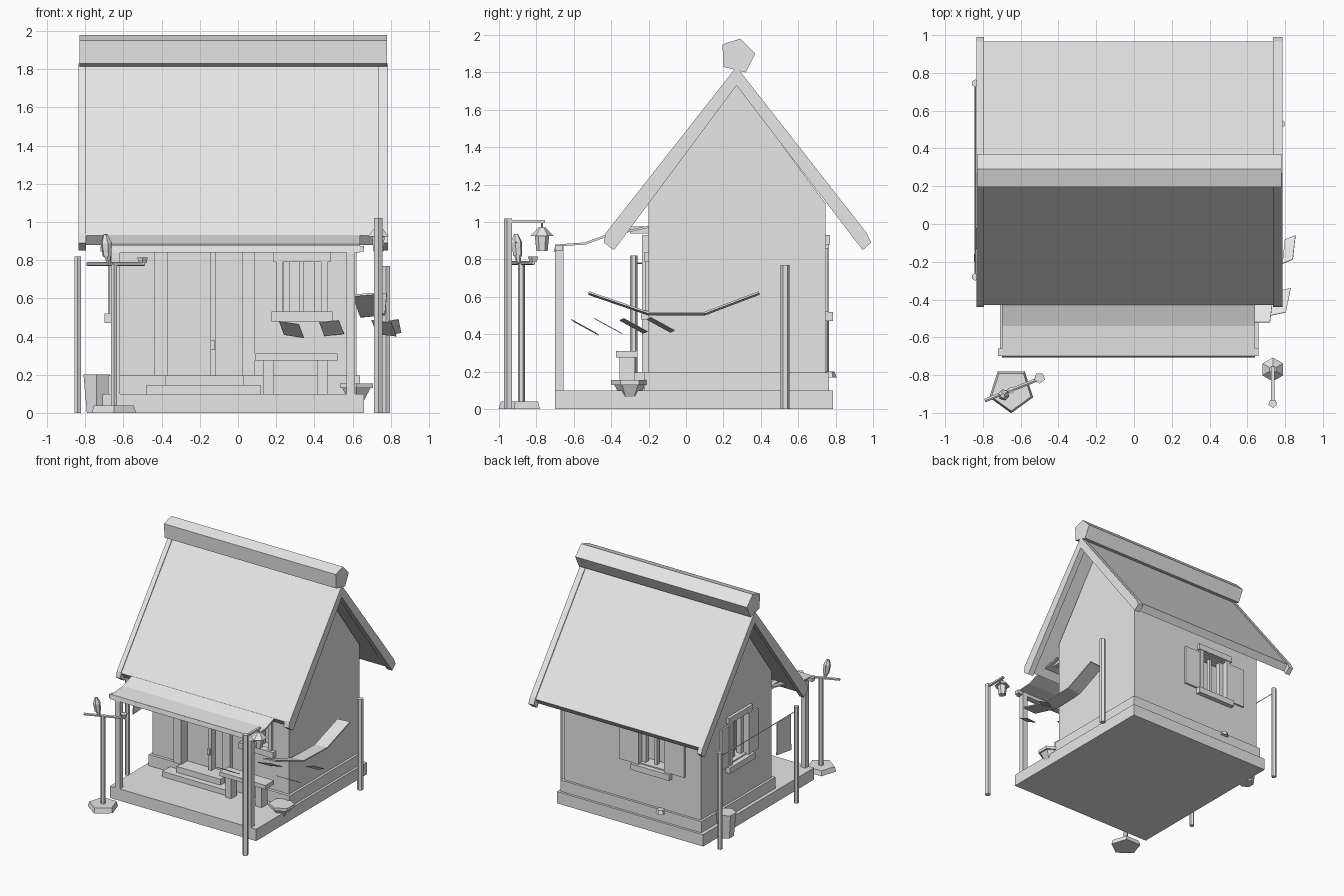
import bpy, bmesh, math
from mathutils import Vector

if "Cube" in bpy.data.objects:
    bpy.data.objects.remove(bpy.data.objects["Cube"])

plaster = bpy.data.materials.new("pale grey")
plaster.use_nodes = True
plaster.diffuse_color = (0.8, 0.8, 0.8, 1)
plaster.node_tree.nodes["Principled BSDF"].inputs["Base Color"].default_value = (0.8, 0.8, 0.8, 1)


def finish(name, bm):
    bmesh.ops.recalc_face_normals(bm, faces=bm.faces[:])
    mesh = bpy.data.meshes.new(name)
    bm.to_mesh(mesh)
    bm.free()
    mesh.materials.append(plaster)
    obj = bpy.data.objects.new(name, mesh)
    bpy.context.collection.objects.link(obj)
    return obj


def box(name, x, y, z):
    bm = bmesh.new()
    bmesh.ops.create_cube(bm, size=1)
    for v in bm.verts:
        v.co = [(a + b) / 2 + c * (b - a) for (a, b), c in zip((x, y, z), v.co)]
    return finish(name, bm)


def extrude_x(name, profile, x0, x1):
    """Closed (y, z) profile swept along x."""
    bm = bmesh.new()
    face = bm.faces.new([bm.verts.new((x0, y, z)) for y, z in profile])
    out = bmesh.ops.extrude_face_region(bm, geom=[face])["geom"]
    bmesh.ops.translate(bm, vec=(x1 - x0, 0, 0),
                        verts=[g for g in out if isinstance(g, bmesh.types.BMVert)])
    return finish(name, bm)


def rod(name, a, b, r1, r2=None, sides=6):
    a, b = Vector(a), Vector(b)
    bm = bmesh.new()
    bmesh.ops.create_cone(bm, cap_ends=True, segments=sides, radius1=r1,
                          radius2=r1 if r2 is None else r2, depth=(b - a).length)
    turn = (b - a).to_track_quat('Z', 'Y')
    for v in bm.verts:
        v.co = turn @ v.co + (a + b) / 2
    return finish(name, bm)


def sheet(name, rows, thick=0.008):
    """Thin cloth from pairs of edge points."""
    bm = bmesh.new()
    pairs = [[bm.verts.new(p) for p in row] for row in rows]
    for p, q in zip(pairs, pairs[1:]):
        bm.faces.new((p[0], p[1], q[1], q[0]))
    obj = finish(name, bm)
    mod = obj.modifiers.new("thickness", 'SOLIDIFY')
    mod.thickness = thick
    mod.offset = 0
    return obj


# Platform, plinth and gabled house body
box("platform", (-0.71, 0.66), (-0.7, 0.785), (0, 0.1))
box("plinth", (-0.68, 0.64), (-0.225, 0.765), (0.1, 0.195))
body = extrude_x("house_walls", [(-0.2, 0.1), (0.745, 0.1), (0.745, 1.1), (0.27, 1.74), (-0.2, 1.1)],
                 -0.66, 0.62)

# Openings cut into the walls
for name, x, y, z in (("door_cutter", (-0.37, 0.02), (-0.3, -0.1), (0.195, 0.84)),
                      ("front_window_cutter", (0.24, 0.435), (-0.3, -0.1), (0.52, 0.8)),
                      ("back_window_cutter", (-0.33, -0.09), (0.64, 0.9), (0.53, 0.87)),
                      ("side_window_cutter", (-0.8, -0.56), (0.13, 0.35), (0.53, 0.87))):
    cutter = box(name, x, y, z)
    cutter.hide_render = True
    cutter.hide_set(True)
    cutter.display_type = 'WIRE'
    cut = body.modifiers.new(name, 'BOOLEAN')
    cut.object = cutter
    cut.solver = 'EXACT'

# Roof slopes, end boards and ridge beam
front, back, top = (-0.43, 0.93), (0.965, 0.93), 1.82
extrude_x("front_roof", [front, (0.27, top), (0.27, 1.75), (-0.39, 0.88)], -0.8, 0.74)
extrude_x("back_roof", [back, (0.27, top), (0.27, 1.75), (0.925, 0.88)], -0.8, 0.74)
for x0, x1 in ((-0.835, -0.795), (0.735, 0.785)):
    extrude_x("front_gable_board", [(-0.44, 0.89), (-0.43, 0.94), (0.27, 1.83), (0.27, 1.73), (-0.385, 0.85)], x0, x1)
    extrude_x("back_gable_board", [(0.99, 0.89), (0.967, 0.94), (0.27, 1.83), (0.27, 1.73), (0.945, 0.85)], x0, x1)
extrude_x("ridge_beam", [(0.195, 1.95), (0.29, 1.98), (0.37, 1.9), (0.32, 1.8), (0.2, 1.83)], -0.83, 0.78)

# Porch awning, beam and posts
sheet("awning", [((-0.7, y, z), (0.64, y, z)) for y, z in
                 ((-0.7, 0.84), (-0.695, 0.875), (-0.54, 0.885), (-0.43, 0.925), (-0.2, 0.975))], 0.012)
box("awning_beam", (-0.72, 0.66), (-0.7, -0.66), (0.845, 0.875))
for x in (-0.64, 0.59):
    box("porch_post", (x - 0.022, x + 0.022), (-0.7, -0.655), (0.1, 0.87))
    box("awning_bracket", (x - 0.02, x + 0.02), (-0.3, -0.19), (0.94, 0.975))

# Door, frame and steps
box("lower_step", (-0.48, 0.12), (-0.33, -0.2), (0.1, 0.145))
box("upper_step", (-0.38, 0.03), (-0.28, -0.18), (0.145, 0.195))
for x in (-0.44, 0.02):
    box("door_jamb", (x, x + 0.07), (-0.235, -0.19), (0.195, 0.9))
box("door_lintel", (-0.44, 0.09), (-0.235, -0.19), (0.84, 0.93))
box("closed_door_leaf", (-0.37, -0.14), (-0.15, -0.12), (0.195, 0.84))
box("door_centre_post", (-0.145, -0.115), (-0.19, -0.12), (0.195, 0.84))
box("door_handle", (-0.145, -0.12), (-0.21, -0.19), (0.33, 0.38))
box("second_door_leaf", (-0.115, 0.02), (-0.14, -0.11), (0.195, 0.84))


# Windows: u runs along the wall, face is the wall coordinate, side its outward sign
def window(label, axis, centre, face, side, half, z0, z1, shutter):
    def part(name, u0, u1, d0, d1, za, zb):
        u = (centre + u0, centre + u1)
        d = tuple(sorted((face + side * d0, face + side * d1)))
        box(label + "_" + name, *((u, d) if axis == 'x' else (d, u)), (za, zb))
    for s in (-1, 1):
        a, b = sorted((s * half, s * (half + 0.035)))
        part("jamb", a, b, -0.02, 0.02, z0, z1)
        a, b = sorted((s * (half - 0.035), s * half))
        part("inner_frame", a, b, -0.07, -0.03, z0, z1)
        if shutter:
            a, b = sorted((s * (half + 0.035), s * (half + 0.035 + shutter)))
            part("shutter", a, b, -0.01, 0.015, z0, z1 - 0.02)
    part("header", -half - 0.05, half + 0.05, -0.02, 0.025, z1, z1 + 0.05)
    part("sill", -half - 0.06, half + 0.06, -0.02, 0.04, z0 - 0.05, z0)
    part("mullion", -0.012, 0.012, -0.07, -0.04, z0, z1)


window("front_window", 'x', 0.335, -0.2, -1, 0.1, 0.53, 0.79, 0)
window("back_window", 'x', -0.21, 0.745, 1, 0.12, 0.52, 0.88, 0.15)
window("side_window", 'y', 0.24, -0.66, -1, 0.11, 0.52, 0.88, 0.1)

# Bench on the porch
box("bench_seat", (0.09, 0.52), (-0.375, -0.26), (0.275, 0.31))
for x in (0.13, 0.415):
    box("bench_leg", (x, x + 0.055), (-0.355, -0.275), (0.1, 0.275))

# Planter at the platform edge with broad leaves
rod("planter", (0.62, -0.3, 0.02), (0.62, -0.3, 0.13), 0.02, 0.085)
rod("planter_rim", (0.62, -0.3, 0.13), (0.62, -0.3, 0.155), 0.1, 0.1)
for x, y, z, slope in ((0.28, -0.54, 0.45, -0.25), (0.49, -0.28, 0.445, 0.15),
                       (0.765, -0.415, 0.455, -0.2), (0.82, -0.135, 0.45, 0.3)):
    w, l = (0.035 if x > 0.8 else 0.065), 0.075
    sheet("broad_leaf", [((x - w, y - l, z + 0.03), (x + w * 0.6, y - l * 0.7, z + 0.03 + slope * w)),
                         ((x - w * 0.6, y + l * 0.7, z - 0.04), (x + w, y + l, z - 0.04 + slope * w))], 0.004)

# Hammock slung beside the house
rod("hammock_post", (0.775, 0.53, 0), (0.775, 0.53, 0.77), 0.024)
sheet("hammock", [((0.6 + t, y, z), (0.72 + t, y, z + 0.01)) for y, z, t in
                  ((-0.52, 0.615, 0.0), (-0.2, 0.505, 0.04), (0.1, 0.505, 0.05), (0.39, 0.615, 0.06))], 0.01)

# Lamp post with hanging lantern
rod("lamp_post", (0.735, -0.95, 0), (0.735, -0.95, 1.02), 0.024, sides=5)
box("lamp_arm", (0.725, 0.745), (-0.95, -0.755), (0.995, 1.01))
rod("lantern_hook", (0.735, -0.77, 0.96), (0.735, -0.77, 1.0), 0.006)
rod("lantern_cap", (0.735, -0.77, 0.925), (0.735, -0.77, 0.97), 0.063, 0.02)
rod("lantern_body", (0.735, -0.77, 0.845), (0.735, -0.77, 0.925), 0.03, 0.038)

# Bird perch
rod("perch_base", (-0.65, -0.88, 0), (-0.65, -0.88, 0.04), 0.122, 0.11, 5)
rod("perch_post", (-0.65, -0.88, 0.04), (-0.65, -0.88, 0.78), 0.018)
rod("perch_bar", (-0.79, -0.935, 0.78), (-0.49, -0.815, 0.78), 0.011)
rod("feeding_cup", (-0.5, -0.815, 0.785), (-0.5, -0.815, 0.815), 0.02, 0.03, 5)
rod("bird_tail", (-0.675, -0.895, 0.78), (-0.685, -0.9, 0.83), 0.01, 0.022)
rod("bird_body", (-0.685, -0.9, 0.82), (-0.69, -0.905, 0.89), 0.024, 0.03)
rod("bird_head", (-0.69, -0.905, 0.89), (-0.695, -0.91, 0.935), 0.03, 0.012)

# Clothes line on the far side
for y in (-0.28, 0.745):
    rod("line_post", (-0.84, y, 0), (-0.84, y, 0.82), 0.02)
rod("clothes_line", (-0.84, -0.28, 0.78), (-0.84, 0.745, 0.78), 0.004, sides=4)
sheet("hanging_cloth", [((-0.84, -0.2, 0.78), (-0.84, -0.02, 0.77)),
                        ((-0.845, -0.2, 0.48), (-0.835, -0.02, 0.5))], 0.006)

# Tub and stone by the walls
rod("tub", (-0.74, 0.52, 0), (-0.74, 0.52, 0.2), 0.06, 0.08)
rod("wall_stone", (-0.3, 0.765, 0.17), (-0.3, 0.765, 0.2), 0.04, 0.03)
